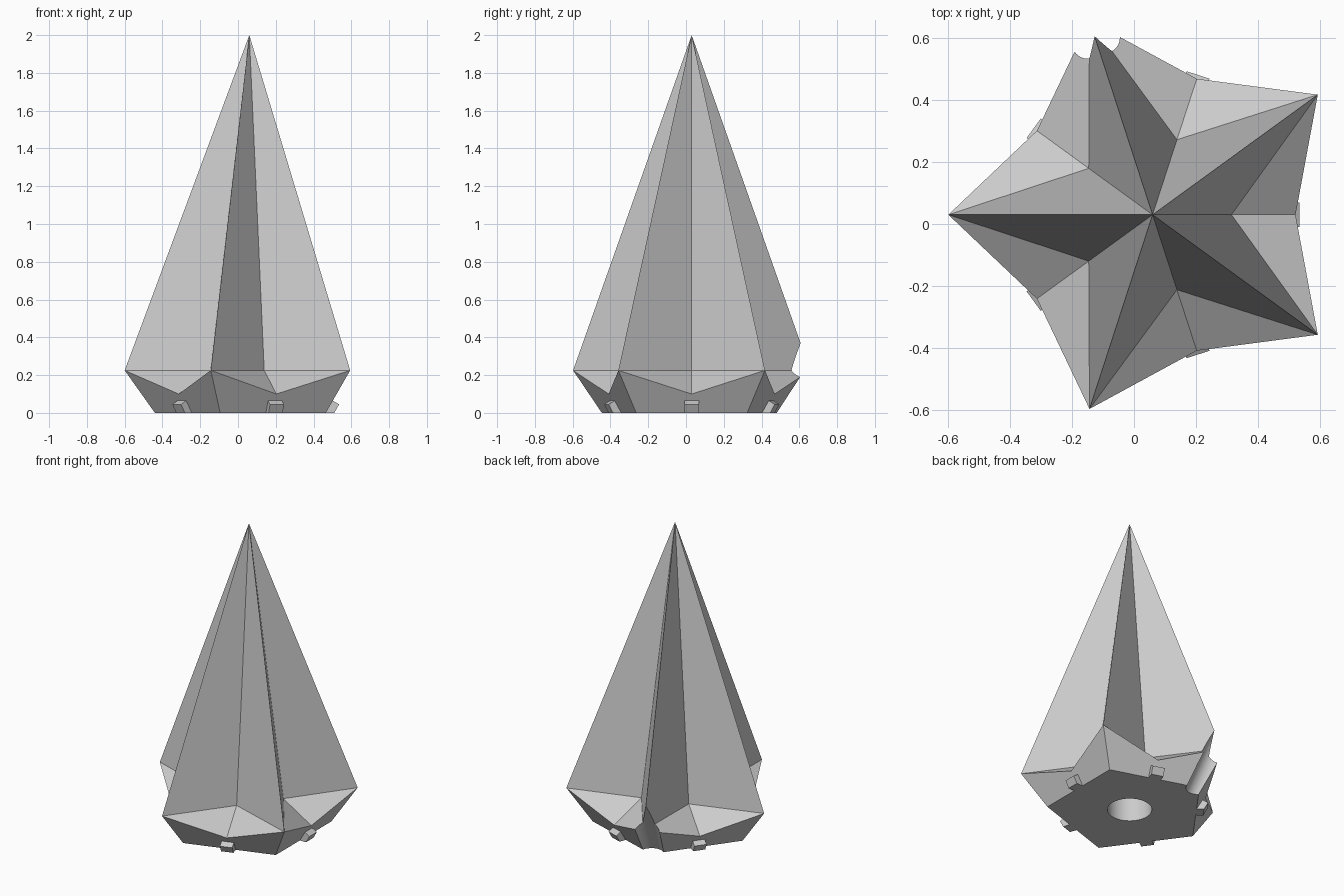
import bpy, bmesh
from math import radians, cos, sin, pi, atan
from mathutils import Matrix, Vector

if "Cube" in bpy.data.objects:
    bpy.data.objects.remove(bpy.data.objects["Cube"], do_unlink=True)

CENTRE = Vector((0.06, 0.03, 0))
POINTS = 5
STEP = 2 * pi / POINTS
RIM_Z = 0.225

grey = bpy.data.materials.new("plain grey")
grey.use_nodes = True
grey.diffuse_color = (0.6, 0.6, 0.6, 1)
grey.node_tree.nodes["Principled BSDF"].inputs["Base Color"].default_value = (0.6, 0.6, 0.6, 1)


def finish(bm, name):
    bmesh.ops.recalc_face_normals(bm, faces=bm.faces)
    mesh = bpy.data.meshes.new(name)
    bm.to_mesh(mesh)
    bm.free()
    mesh.materials.append(grey)
    obj = bpy.data.objects.new(name, mesh)
    bpy.context.collection.objects.link(obj)
    return obj


def polar(radius, angle, z):
    return CENTRE + Vector((radius * cos(angle), radius * sin(angle), z))


def ring(bm, radius, start, z):
    return [bm.verts.new(polar(radius, start + i * STEP, z)) for i in range(POINTS)]


def cylinder(name, radius, depth, matrix):
    bm = bmesh.new()
    bmesh.ops.create_cone(bm, cap_ends=True, segments=64, radius1=radius,
                          radius2=radius, depth=depth, matrix=matrix)
    obj = finish(bm, name)
    obj.hide_render = True
    return obj


# Star spire on a flared five-sided foot with notched sides
bm = bmesh.new()
tip_angle, side_angle = radians(36), radians(72)
foot = ring(bm, 0.5, tip_angle, 0)
tips = ring(bm, 0.66, tip_angle, RIM_Z)
inner = ring(bm, 0.255, side_angle, RIM_Z)
valley = ring(bm, 0.462, side_angle, 0.1)
apex = bm.verts.new(polar(0, 0, 2))
bm.faces.new(foot)
for i in range(POINTS):
    j = (i + 1) % POINTS
    bm.faces.new((foot[i], foot[j], tips[j], valley[i], tips[i]))
    for tip in (tips[i], tips[j]):
        bm.faces.new((tip, valley[i], inner[i]))
        bm.faces.new((tip, inner[i], apex))
spire = finish(bm, "star_spire")

# Round socket underneath and slanted channel through the back point
socket = cylinder("socket_cutter", 0.135, 0.8, Matrix.Translation(CENTRE))
back = radians(108)
lean = atan(0.52)
channel = cylinder("channel_cutter", 0.08, 1.2,
                   Matrix.Translation(polar(0.505, back, 0))
                   @ Matrix.Rotation(back, 4, 'Z') @ Matrix.Rotation(lean, 4, 'Y'))
bpy.context.view_layer.objects.active = spire
for cutter in (socket, channel):
    mod = spire.modifiers.new(cutter.name, 'BOOLEAN')
    mod.object = cutter
    mod.operation = 'DIFFERENCE'
    mod.solver = 'EXACT'
    bpy.ops.object.modifier_apply(modifier=mod.name)
    bpy.data.objects.remove(cutter, do_unlink=True)
bpy.ops.object.select_all(action='DESELECT')
spire.select_set(True)
bpy.ops.object.shade_smooth_by_angle(angle=radians(10))

# Small tilted tabs at the middle of each foot side
profile = [(0.39, 0), (0.45, 0), (0.475, 0.045), (0.44, 0.066), (0.42, 0.05)]
for i in range(POINTS):
    bm = bmesh.new()
    turn = Matrix.Translation(CENTRE) @ Matrix.Rotation(i * STEP, 4, 'Z')
    face = bm.faces.new([bm.verts.new((r, -0.039, z)) for r, z in profile])
    new = bmesh.ops.extrude_face_region(bm, geom=[face])["geom"]
    verts = [v for v in new if isinstance(v, bmesh.types.BMVert)]
    bmesh.ops.translate(bm, verts=verts, vec=(0, 0.078, 0))
    bmesh.ops.transform(bm, matrix=turn, verts=bm.verts)
    finish(bm, f"foot_tab_{i + 1}")
